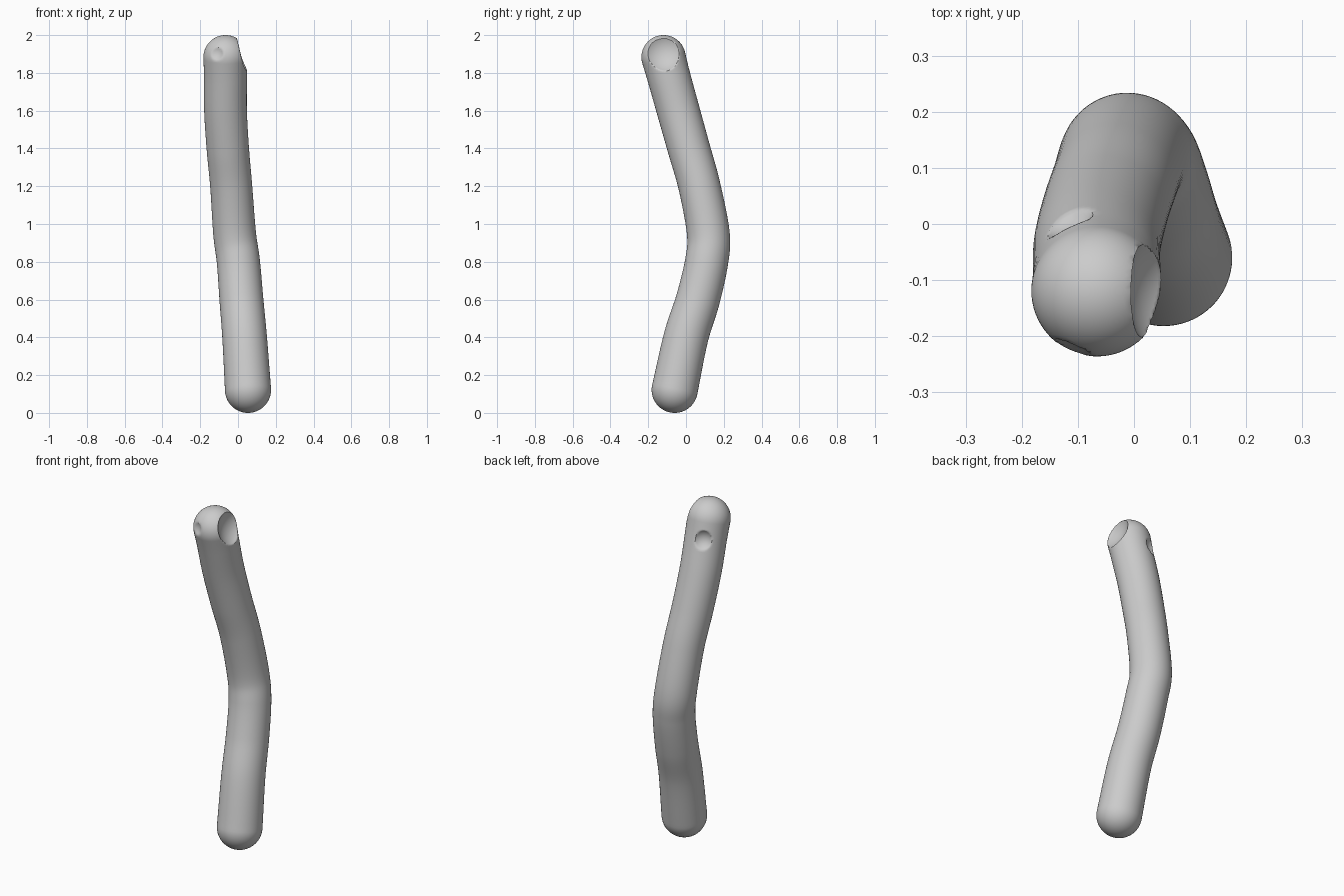
import bpy, bmesh, math
from mathutils import Vector

cube = bpy.data.objects.get("Cube")
if cube:
    bpy.data.objects.remove(cube, do_unlink=True)

SIDES, STEPS, CAP = 72, 16, 18

# Centre line of the rod with its radius: x, y, z, r
PATH = [Vector(p) for p in (
    (.053, -.06, .122, .122), (.035, 0, .4, .118), (.018, .063, .6, .116),
    (.002, .109, .8, .114), (-.018, .118, .95, .113), (-.036, .071, 1.2, .111),
    (-.054, .015, 1.4, .112), (-.066, -.041, 1.6, .113),
    (-.066, -.091, 1.78, .114), (-.066, -.119, 1.883, .117))]


def spline(a, b, c, d, t):
    return b + (c - a) * (t / 2) + (a * 2 - b * 5 + c * 4 - d) * (t * t / 2) \
        + (b * 3 - a - c * 3 + d) * (t ** 3 / 2)


# Smooth samples along the centre line
padded = [PATH[0] * 2 - PATH[1]] + PATH + [PATH[-1] * 2 - PATH[-2]]
samples = [spline(*padded[i:i + 4], s / STEPS)
           for i in range(len(PATH) - 1) for s in range(STEPS)] + [PATH[-1]]
centres = [s.to_3d() for s in samples]
last = len(samples) - 1
tangents = [(centres[min(i + 1, last)] - centres[max(i - 1, 0)]).normalized()
            for i in range(last + 1)]

# Rings as (centre, tangent, radius), with a hemisphere at both ends
rings = [(c, t, s.w) for c, t, s in zip(centres, tangents, samples)]


def cap(index, sign):
    c, t, r = centres[index], tangents[index], samples[index].w
    angles = [math.pi / 2 * k / CAP for k in range(1, CAP)]
    return [(c + t * sign * r * math.sin(a), t, r * math.cos(a)) for a in angles]


rings = cap(0, -1)[::-1] + rings + cap(last, 1)

bm = bmesh.new()
loops = []
for c, t, r in rings:
    u = Vector((0, 1, 0)).cross(t).normalized()
    v = t.cross(u)
    loops.append([bm.verts.new(c + (u * math.cos(a) + v * math.sin(a)) * r)
                  for a in (math.tau * k / SIDES for k in range(SIDES))])
for low, high in zip(loops, loops[1:]):
    for k in range(SIDES):
        n = (k + 1) % SIDES
        bm.faces.new((low[k], low[n], high[n], high[k]))
for loop, index, sign in ((loops[0], 0, -1), (loops[-1], last, 1)):
    tip = bm.verts.new(centres[index] + tangents[index] * sign * samples[index].w)
    for k in range(SIDES):
        bm.faces.new((loop[k], loop[(k + 1) % SIDES], tip))
bmesh.ops.recalc_face_normals(bm, faces=bm.faces)


def dent(rim_centre, direction, rim, depth):
    """Press a spherical hollow into the surface."""
    radius = (rim * rim + depth * depth) / (2 * depth)
    middle = Vector(rim_centre) + Vector(direction).normalized() * (radius - depth)
    for vert in bm.verts:
        offset = vert.co - middle
        if offset.length < radius:
            vert.co = middle + offset.normalized() * radius


# Large socket on the side of the head, small hollows in front and behind
dent((.02, -.12, 1.895), (.94, 0, .3), .088, .03)
dent((-.112, -.222, 1.905), (-.35, -.9, .1), .04, .012)
dent((-.112, -.004, 1.81), (-.45, .9, .2), .042, .014)

mesh = bpy.data.meshes.new("bent_rod")
bm.to_mesh(mesh)
bm.free()
rod = bpy.data.objects.new("bent_rod", mesh)
bpy.context.collection.objects.link(rod)

# One plain grey
grey = bpy.data.materials.new("light_grey")
grey.use_nodes = True
grey.diffuse_color = (.6, .6, .6, 1)
grey.node_tree.nodes["Principled BSDF"].inputs["Base Color"].default_value = (.6, .6, .6, 1)
mesh.materials.append(grey)

bpy.context.view_layer.objects.active = rod
rod.select_set(True)
bpy.ops.object.shade_smooth_by_angle(angle=math.radians(40))
